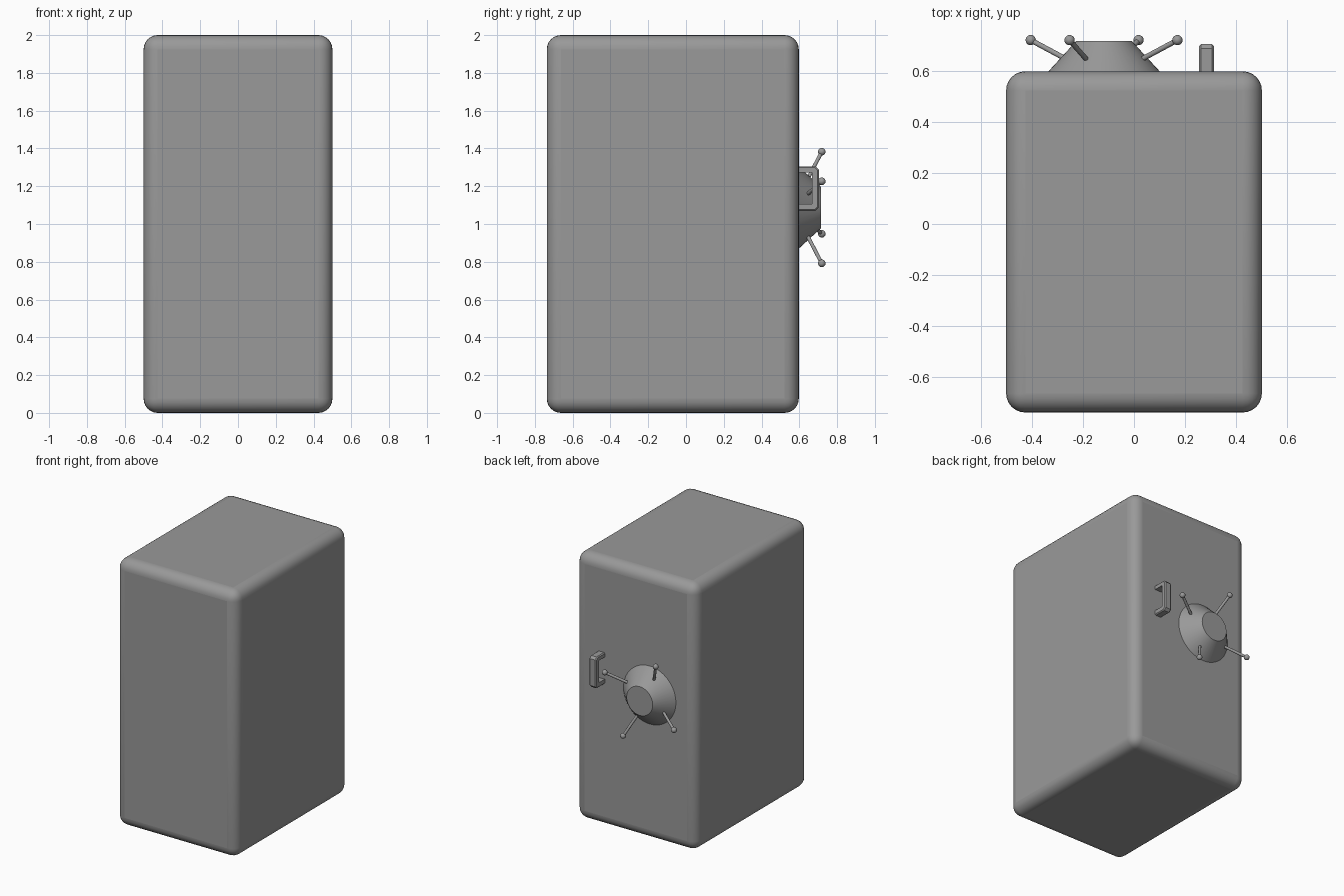
import bpy, bmesh, math
from mathutils import Vector

if "Cube" in bpy.data.objects:
    bpy.data.objects.remove(bpy.data.objects["Cube"])

CX, CZ = -0.117, 1.087     # dial centre on the door
BACK = 0.597               # door plane
TALL = 1.03                # dial is very slightly taller than wide

grey = bpy.data.materials.new("dark_grey")
grey.diffuse_color = (0.32, 0.32, 0.32, 1)
grey.use_nodes = True
grey.node_tree.nodes["Principled BSDF"].inputs["Base Color"].default_value = grey.diffuse_color


def finish(obj, name, angle=35):
    obj.name = name
    obj.data.materials.append(grey)
    bpy.ops.object.select_all(action='DESELECT')
    obj.select_set(True)
    bpy.context.view_layer.objects.active = obj
    bpy.ops.object.shade_smooth_by_angle(angle=math.radians(angle))


def cylinder(name, a, b, r1, r2, sides):
    a, b = Vector(a), Vector(b)
    bpy.ops.mesh.primitive_cone_add(vertices=sides, radius1=r1, radius2=r2,
                                    depth=(b - a).length, location=(a + b) / 2)
    obj = bpy.context.object
    obj.rotation_euler = (b - a).to_track_quat('Z', 'Y').to_euler()
    finish(obj, name)
    return obj


# safe body: rounded box
bpy.ops.mesh.primitive_cube_add(size=1, location=(0, (BACK - 0.737) / 2, 1))
body = bpy.context.object
body.scale = (1, BACK + 0.737, 2)
bpy.ops.object.transform_apply(location=False, rotation=False, scale=True)
bevel = body.modifiers.new("rounding", 'BEVEL')
bevel.width = 0.075
bevel.segments = 6
finish(body, "safe_body", 60)

# dial hub: truncated cone on the door
cylinder("dial_hub", (CX, BACK - 0.005, CZ), (CX, 0.716, CZ), 0.222, 0.108, 48)

# four spokes with ball ends
for i in range(4):
    t = math.radians(25.2 + 90 * i)
    c, s = math.cos(t), math.sin(t) * TALL
    inner = (CX + 0.15 * c, 0.638, CZ + 0.15 * s)
    tip = (CX + 0.317 * c, 0.719, CZ + 0.317 * s)
    cylinder(f"spoke_{i}", inner, tip, 0.01, 0.01, 16)
    bpy.ops.mesh.primitive_uv_sphere_add(segments=20, ring_count=12,
                                         radius=0.02, location=tip)
    finish(bpy.context.object, f"spoke_ball_{i}")

# pull handle: C-shaped bracket profile extruded along x, outer corners cut
X0, X1, Y1, CUT = 0.255, 0.312, 0.703, 0.017
profile = [(BACK - 0.005, 1.07), (Y1 - CUT, 1.07), (Y1, 1.07 + CUT),
           (Y1, 1.305 - CUT), (Y1 - CUT, 1.305), (BACK - 0.005, 1.305),
           (BACK - 0.005, 1.272), (0.668, 1.272), (0.668, 1.106), (BACK - 0.005, 1.106)]
bm = bmesh.new()
face = bm.faces.new([bm.verts.new((X0, y, z)) for y, z in profile])
ext = bmesh.ops.extrude_face_region(bm, geom=[face])
bmesh.ops.translate(bm, vec=(X1 - X0, 0, 0),
                    verts=[g for g in ext["geom"] if isinstance(g, bmesh.types.BMVert)])
bmesh.ops.recalc_face_normals(bm, faces=bm.faces)


def outer(v):
    return v.co.y > 0.68 or v.co.z < 1.08 or v.co.z > 1.3


# small chamfer along both long outer edges of the bracket
edges = [e for e in bm.edges if all(outer(v) for v in e.verts)
         and max(v.co.y for v in e.verts) > 0.68
         and abs(e.verts[0].co.x - e.verts[1].co.x) < 1e-4]
bmesh.ops.bevel(bm, geom=edges, offset=0.007, segments=1, profile=0.5, affect='EDGES')
mesh = bpy.data.meshes.new("pull_handle")
bm.to_mesh(mesh)
bm.free()
handle = bpy.data.objects.new("pull_handle", mesh)
bpy.context.collection.objects.link(handle)
finish(handle, "pull_handle", 30)
